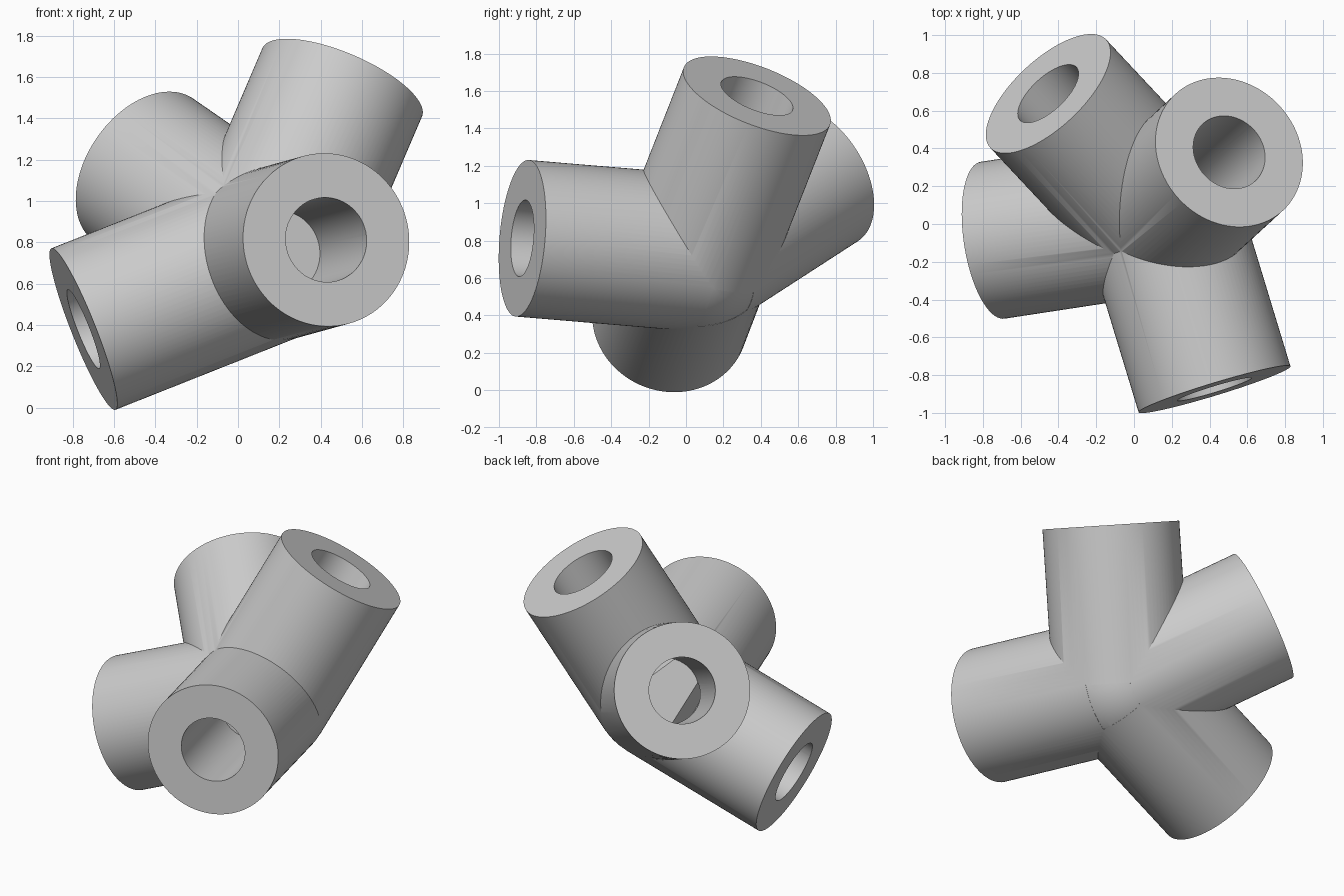
import bpy
from math import radians
from mathutils import Vector

cube = bpy.data.objects.get("Cube")
if cube:
    bpy.data.objects.remove(cube, do_unlink=True)

HUB = Vector((0.145, 0.05, 0.735))
LENGTH, OUTER, BORE = 0.97, 0.42, 0.205
BORE_START = 0.19  # blind bores stop short of the hub centre
DIRECTIONS = {
    "front": (0.29, -0.954, 0.08),
    "right": (-0.92, -0.14, -0.365),
    "upper": (0.37, 0.34, 0.865),
    "back": (-0.618, 0.66, 0.427),
}

grey = bpy.data.materials.new("plain_grey")
grey.use_nodes = True
colour = (0.6, 0.6, 0.6, 1)
grey.diffuse_color = colour
grey.node_tree.nodes["Principled BSDF"].inputs["Base Color"].default_value = colour


def tube(name, direction, radius, start, end, sides):
    """Solid cylinder along a direction, measured from the hub centre."""
    axis = Vector(direction).normalized()
    bpy.ops.mesh.primitive_cylinder_add(
        vertices=sides, radius=radius, depth=end - start,
        location=HUB + axis * (start + end) / 2,
        rotation=axis.to_track_quat("Z", "Y").to_euler())
    obj = bpy.context.object
    obj.name = name
    return obj


def combine(target, tool, operation):
    """Apply a boolean and remove its tool."""
    mod = target.modifiers.new(operation.lower(), "BOOLEAN")
    mod.operation, mod.object, mod.solver = operation, tool, "EXACT"
    bpy.context.view_layer.objects.active = target
    bpy.ops.object.modifier_apply(modifier=mod.name)
    bpy.data.objects.remove(tool, do_unlink=True)


# Rounded hub core
bpy.ops.mesh.primitive_uv_sphere_add(
    segments=64, ring_count=32, radius=OUTER - 0.001, location=HUB)
hub = bpy.context.object
hub.name = "four_way_tube_hub"

# Four outer sleeves joined to the core
for side, direction in DIRECTIONS.items():
    combine(hub, tube(side + "_sleeve", direction, OUTER, 0, LENGTH, 96), "UNION")

# Four blind bores
for side, direction in DIRECTIONS.items():
    combine(hub, tube(side + "_bore", direction, BORE, BORE_START, LENGTH + 0.1, 64),
            "DIFFERENCE")

hub.data.materials.clear()
hub.data.materials.append(grey)
for face in hub.data.polygons:
    face.material_index = 0

bpy.ops.object.select_all(action="DESELECT")
hub.select_set(True)
bpy.context.view_layer.objects.active = hub
bpy.ops.object.shade_smooth_by_angle(angle=radians(30))
